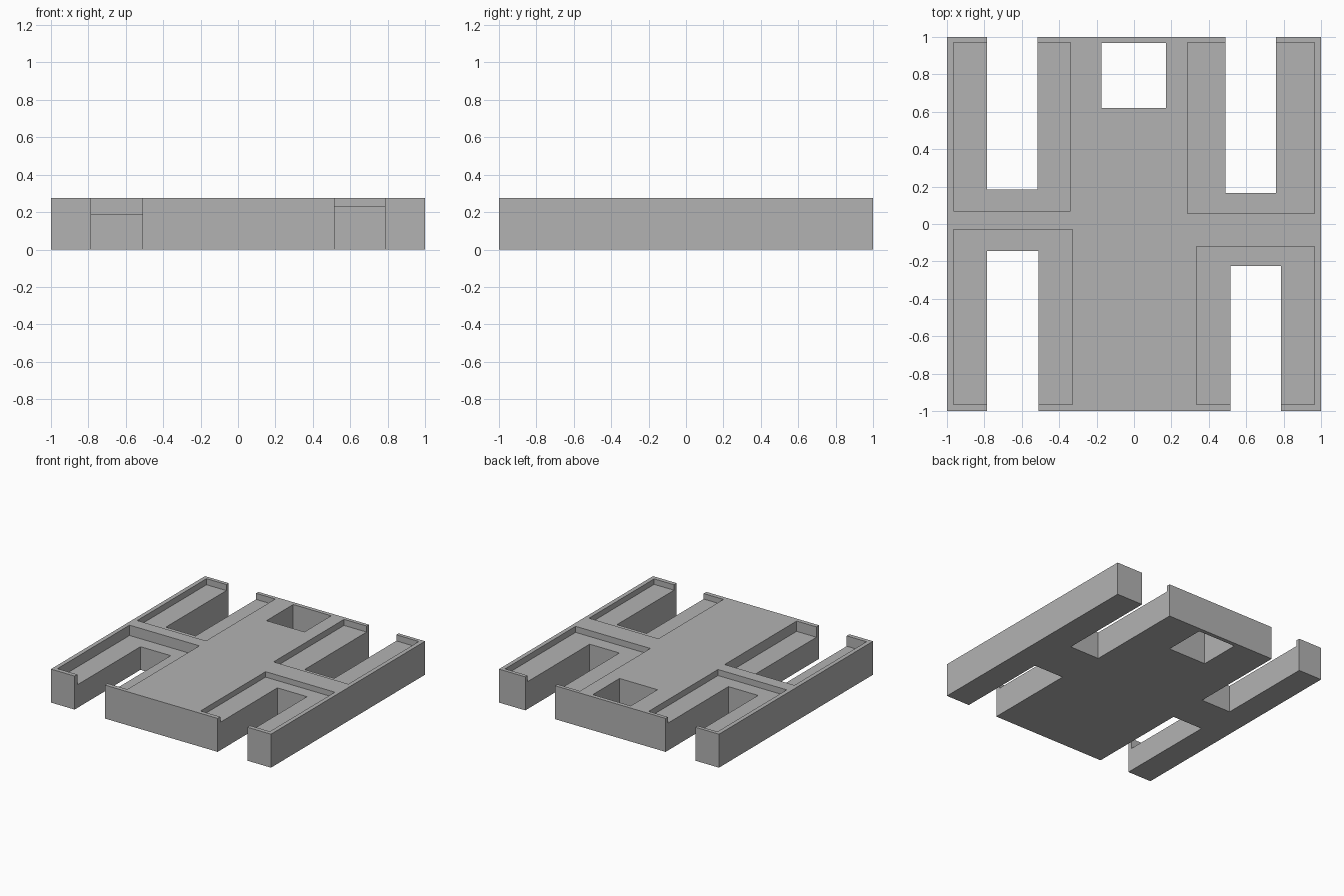
import bpy

cube = bpy.data.objects.get("Cube")
if cube:
    bpy.data.objects.remove(cube, do_unlink=True)

HEIGHT = 0.275

grey = bpy.data.materials.new("light_grey")
grey.use_nodes = True
colour = (0.45, 0.45, 0.45, 1)
grey.diffuse_color = colour
grey.node_tree.nodes["Principled BSDF"].inputs["Base Color"].default_value = colour


def box(name, x0, x1, y0, y1, z0, z1):
    bpy.ops.mesh.primitive_cube_add(size=1)
    ob = bpy.context.object
    ob.name = name
    ob.location = ((x0 + x1) / 2, (y0 + y1) / 2, (z0 + z1) / 2)
    ob.scale = (x1 - x0, y1 - y0, z1 - z0)
    bpy.ops.object.transform_apply(location=True, rotation=False, scale=True)
    ob.data.materials.append(grey)
    return ob


def cut(target, *bounds):
    cutter = box("cutter", *bounds)
    cutter.hide_render = True
    mod = target.modifiers.new("cut", "BOOLEAN")
    mod.operation = "DIFFERENCE"
    mod.solver = "EXACT"
    mod.object = cutter
    bpy.context.view_layer.objects.active = target
    bpy.ops.object.modifier_apply(modifier=mod.name)
    bpy.data.objects.remove(cutter, do_unlink=True)


# Solid tray block
tray = box("tray", -1, 1, -1, 1, 0, HEIGHT)

# Shallow pockets: x range, y range, floor height
pockets = [
    (-0.965, -0.33, -0.965, -0.03, 0.19),
    (0.335, 0.965, -0.965, -0.12, 0.23),
    (-0.965, -0.34, 0.07, 0.97, 0.225),
    (0.285, 0.965, 0.055, 0.97, 0.225),
]
for x0, x1, y0, y1, floor in pockets:
    cut(tray, x0, x1, y0, y1, floor, 1)

# Through slots, open at the front and back edges
slots = [
    (-0.785, -0.51, -2, -0.145),
    (0.515, 0.785, -2, -0.225),
    (-0.785, -0.515, 0.185, 2),
    (0.49, 0.76, 0.165, 2),
]
for bounds in slots:
    cut(tray, *bounds, -1, 1)

# Square through hole near the back edge
cut(tray, -0.175, 0.17, 0.62, 0.967, -1, 1)
